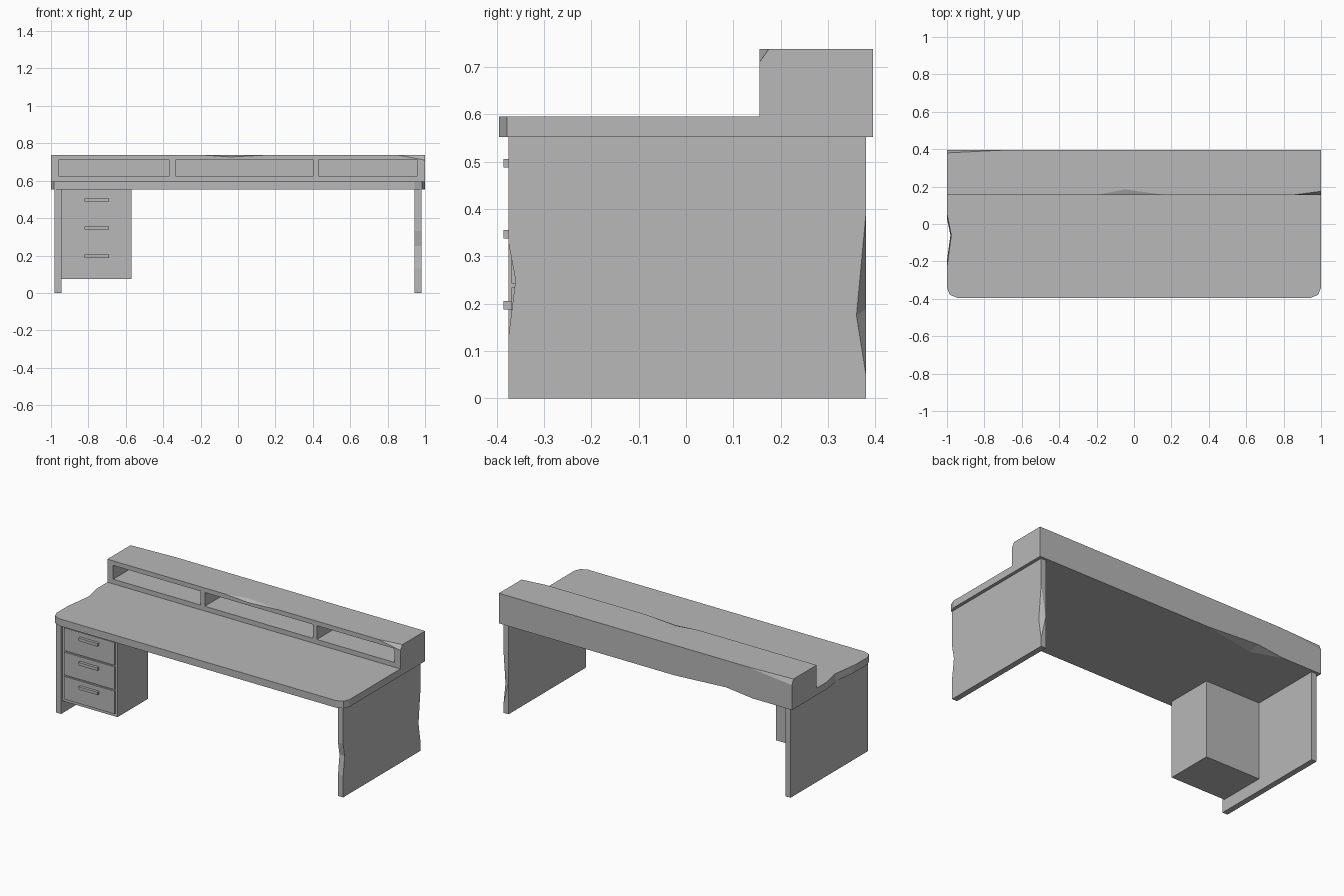
import bpy, bmesh
from mathutils import Vector

cube = bpy.data.objects.get("Cube")
if cube:
    bpy.data.objects.remove(cube, do_unlink=True)

grey = bpy.data.materials.new("plain grey")
grey.use_nodes = True
grey.diffuse_color = (0.48, 0.48, 0.48, 1)
grey.node_tree.nodes["Principled BSDF"].inputs["Base Color"].default_value = grey.diffuse_color


def hull(name, points):
    """Convex solid around the given points."""
    bm = bmesh.new()
    for p in points:
        bm.verts.new(p)
    bmesh.ops.convex_hull(bm, input=bm.verts[:])
    bmesh.ops.dissolve_limit(bm, angle_limit=0.01, verts=bm.verts[:], edges=bm.edges[:])
    bmesh.ops.recalc_face_normals(bm, faces=bm.faces[:])
    mesh = bpy.data.meshes.new(name)
    bm.to_mesh(mesh)
    bm.free()
    mesh.materials.append(grey)
    obj = bpy.data.objects.new(name, mesh)
    bpy.context.scene.collection.objects.link(obj)
    return obj


def box(name, xs, ys, zs):
    return hull(name, [(x, y, z) for x in xs for y in ys for z in zs])


def carve(obj, cutter):
    """Subtract the cutter, bake the result and drop the cutter."""
    cutter.hide_render = True
    mod = obj.modifiers.new("carve", "BOOLEAN")
    mod.operation = "DIFFERENCE"
    mod.solver = "EXACT"
    mod.object = cutter
    graph = bpy.context.evaluated_depsgraph_get()
    graph.update()
    mesh = bpy.data.meshes.new_from_object(obj.evaluated_get(graph))
    obj.modifiers.clear()
    obj.data = mesh
    bpy.data.objects.remove(cutter, do_unlink=True)


def chip_edge(obj, a, b, p, q):
    """Chip along edge a-b, reaching p and q on the two adjoining faces."""
    p, q = Vector(p), Vector(q)
    out = (p - q) * 0.5
    carve(obj, hull("chip", [a, b, p + out, q - out]))


def chip_corner(obj, corner, *tri):
    """Cut a corner off along the plane through three points."""
    tri = [Vector(t) for t in tri]
    mid = sum(tri, Vector()) / 3
    carve(obj, hull("chip", [mid + (v - mid) * 1.6 for v in tri + [Vector(corner)]]))


# Worktop with rounded front corners
BACK, LOW, HIGH = 0.395, 0.552, 0.596
outline = [(1, BACK), (1, -0.34), (0.985, -0.378), (0.945, -BACK)]
worktop = hull("worktop", [(s * x, y, z) for s in (-1, 1) for x, y in outline for z in (LOW, HIGH)])
notch = [(-1.02, 0.16), (-0.975, -0.06), (-1.02, -0.39)]
carve(worktop, hull("notch", [(x - (z < 0.57) * 0.008, y, z) for x, y in notch for z in (0.54, 0.61)]))
chip_edge(worktop, (-0.2, BACK, LOW), (-0.73, BACK, LOW), (-0.55, 0.33, LOW), (-0.55, BACK, 0.572))

# Shelf unit with three open bays
FRONT, TOP = 0.155, 0.738
shelf = box("shelf_unit", (-1, 1), (FRONT, BACK), (HIGH, TOP))
for bay in ((-0.96, -0.365), (-0.335, 0.405), (0.43, 0.96)):
    carve(shelf, box("bay", bay, (0.1, 0.37), (0.625, 0.71)))
chip_edge(shelf, (-0.2, FRONT, TOP), (0.17, FRONT, TOP), (-0.05, 0.185, TOP), (-0.04, FRONT, 0.727))
chip_corner(shelf, (1, FRONT, TOP), (1, FRONT, 0.71), (1, 0.175, TOP), (0.85, FRONT, TOP))
chip_corner(shelf, (-1, BACK, TOP), (-1, BACK, 0.705), (-1, 0.38, TOP), (-0.7, BACK, TOP))

# Side panels
legs = [box(name, (s * 0.945, s * 0.98), (-0.375, 0.38), (0, LOW))
        for name, s in (("right_leg", -1), ("left_leg", 1))]
left = legs[1]
carve(left, hull("notch", [(x, y, z) for x in (0.9, 1) for y, z in
                           ((-0.39, 0.41), (-0.36, 0.25), (-0.39, 0.01))]))
chip_edge(left, (0.98, 0.38, 0.05), (0.98, 0.38, 0.39), (0.98, 0.36, 0.175), (0.948, 0.38, 0.19))

# Drawer pedestal
box("drawer_pedestal", (-0.945, -0.57), (-0.36, -0.065), (0.075, LOW))
for i in range(3):
    z = 0.2 + 0.15 * i
    box(f"drawer_front_{i + 1}", (-0.93, -0.585), (-0.368, -0.35), (z - 0.107, z + 0.034))
    box(f"drawer_handle_{i + 1}", (-0.82, -0.69), (-0.385, -0.36), (z - 0.012, z + 0.006))
